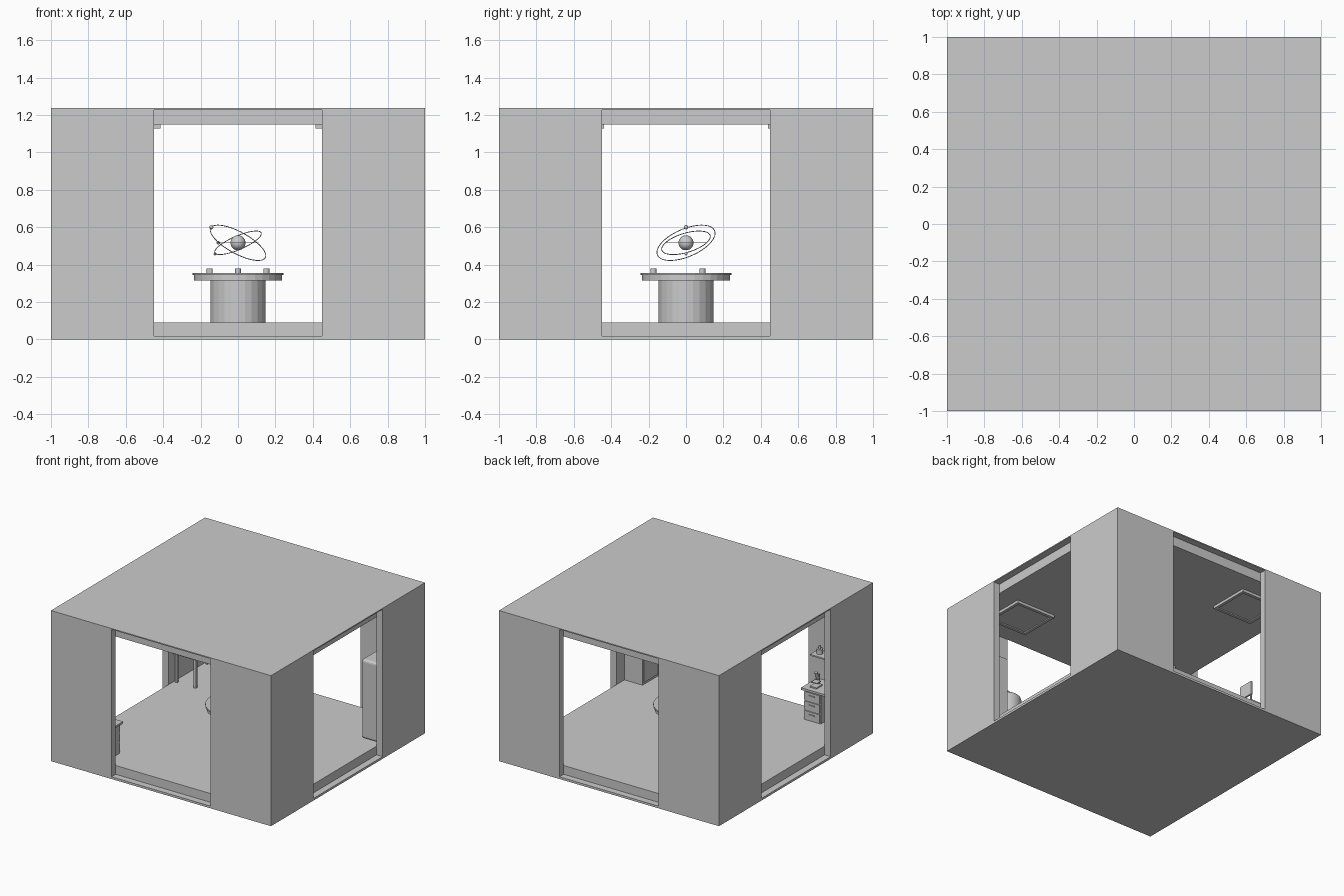
import bpy, bmesh, math
from mathutils import Vector

if "Cube" in bpy.data.objects:
    bpy.data.objects.remove(bpy.data.objects["Cube"])

IN = 0.945          # inner face of walls
FLOOR, CEIL = 0.09, 1.15


def box(name, x0, x1, y0, y1, z0, z1, bevel=0):
    bpy.ops.mesh.primitive_cube_add(size=1, location=((x0+x1)/2, (y0+y1)/2, (z0+z1)/2))
    o = bpy.context.object
    o.name = name
    o.scale = (x1-x0, y1-y0, z1-z0)
    bpy.ops.object.transform_apply(location=False, rotation=False, scale=True)
    if bevel:
        m = o.modifiers.new("bevel", 'BEVEL')
        m.width, m.segments = bevel, 3
    return o


def cyl(name, x, y, z0, z1, r, n=24):
    bpy.ops.mesh.primitive_cylinder_add(vertices=n, radius=r, depth=z1-z0, location=(x, y, (z0+z1)/2))
    bpy.context.object.name = name
    return bpy.context.object


def ball(name, p, r):
    bpy.ops.mesh.primitive_uv_sphere_add(segments=20, ring_count=12, radius=r, location=p)
    bpy.context.object.name = name
    bpy.ops.object.shade_smooth()


def prism(name, pts, z0, z1):
    bm = bmesh.new()
    f = bm.faces.new([bm.verts.new((x, y, z0)) for x, y in pts])
    g = bmesh.ops.extrude_face_region(bm, geom=[f])
    bmesh.ops.translate(bm, vec=(0, 0, z1-z0), verts=[v for v in g['geom'] if isinstance(v, bmesh.types.BMVert)])
    bmesh.ops.recalc_face_normals(bm, faces=bm.faces)
    me = bpy.data.meshes.new(name)
    bm.to_mesh(me)
    o = bpy.data.objects.new(name, me)
    bpy.context.collection.objects.link(o)


# Room shell: plates, floor, ceiling, L-shaped corner walls, lamps
box("base_plate", -1, 1, -1, 1, 0, 0.018)
box("roof_plate", -1, 1, -1, 1, 1.228, 1.237)
box("floor", -IN, IN, -IN, IN, 0.018, FLOOR)
box("ceiling", -IN, IN, -IN, IN, CEIL, 1.228)
L = [(0.45, 1), (1, 1), (1, 0.45), (IN, 0.45), (IN, IN), (0.45, IN)]
for sx in (-1, 1):
    for sy in (-1, 1):
        prism("corner_wall", [(x*sx, y*sy) for x, y in L], 0.018, 1.228)
        cx, cy = 0.595*sx, 0.61*sy
        box("lamp_panel", cx-0.16, cx+0.16, cy-0.15, cy+0.15, 1.137, CEIL)
        for s in (-1, 1):
            box("lamp_frame", cx-0.18, cx+0.18, cy+s*0.16-0.012, cy+s*0.16+0.012, 1.128, CEIL)
            box("lamp_frame", cx+s*0.168-0.012, cx+s*0.168+0.012, cy-0.148, cy+0.148, 1.128, CEIL)

# Central round pedestal
cyl("pedestal_column", 0, 0, FLOOR, 0.315, 0.147)
cyl("pedestal_top_lower", 0, 0, 0.315, 0.348, 0.235, 32)
cyl("pedestal_top_rim", 0, 0, 0.345, 0.356, 0.244, 32)
for i in range(3):
    a = math.radians(-90 + 120*i)
    cyl("emitter_peg", 0.175*math.cos(a), 0.175*math.sin(a), 0.356, 0.38, 0.016, 16)

# Floating atom
C = Vector((0, 0, 0.517))
ball("nucleus", C, 0.04)
for n, r in (((0.447, -0.35, 0.82), 0.166), ((-0.38, -0.27, 0.885), 0.135), ((0, 0, 1), 0.108)):
    bpy.ops.mesh.primitive_torus_add(major_radius=r, minor_radius=0.0022, major_segments=64, minor_segments=6,
                                     location=C, rotation=Vector(n).to_track_quat('Z', 'Y').to_euler())
    bpy.context.object.name = "orbit_ring"
    bpy.ops.object.shade_smooth()
for p, r in (((-0.143, 0, 0.60), 0.011), ((-0.122, 0, 0.458), 0.008), ((-0.106, 0, 0.517), 0.009)):
    ball("electron", p, r)

# Front-left: workbench with drawers, microscope and wall shelf
box("bench_top", -IN, -0.53, -IN, -0.735, 0.333, 0.35)
box("bench_side", -IN, -0.925, -IN, -0.75, FLOOR, 0.333)
box("drawer_unit", -0.70, -0.55, -IN, -0.75, FLOOR, 0.333)
for i in range(3):
    z = 0.10 + i*0.078
    box("drawer_front", -0.695, -0.555, -0.75, -0.742, z, z+0.068)
    box("drawer_handle", -0.65, -0.60, -0.742, -0.734, z+0.04, z+0.048)
box("scope_foot", -0.64, -0.58, -0.86, -0.78, 0.35, 0.36)
box("scope_arm", -0.617, -0.603, -0.86, -0.845, 0.36, 0.44)
box("scope_stage", -0.635, -0.585, -0.845, -0.79, 0.385, 0.392)
o = cyl("scope_tube", -0.61, -0.828, 0.40, 0.47, 0.012, 16)
o.rotation_euler = (math.radians(-20), 0, 0)
box("wall_shelf", -0.92, -0.54, -IN, -0.84, 0.575, 0.587)
for x in (-0.59, -0.68, -0.80):
    cyl("shelf_jar", x, -0.895, 0.587, 0.625, 0.024, 16)
    cyl("shelf_jar_neck", x, -0.895, 0.625, 0.65, 0.010, 16)

# Front-right: tall cabinet and storage tank
box("tall_cabinet", 0.78, IN, -IN, -0.55, FLOOR, 0.68)
for y in (-0.93, -0.74):
    box("cabinet_door", 0.772, 0.78, y, y+0.18, 0.11, 0.66)
    box("cabinet_handle", 0.764, 0.772, -0.76 if y < -0.8 else -0.73, -0.75 if y < -0.8 else -0.72, 0.34, 0.42)
cyl("tank_body", 0.63, -0.74, FLOOR, 0.46, 0.11, 32)
bpy.ops.object.shade_smooth_by_angle()
bpy.ops.mesh.primitive_uv_sphere_add(segments=32, ring_count=12, radius=0.11, location=(0.63, -0.74, 0.46))
bpy.context.object.name = "tank_dome"
bpy.context.object.scale.z = 0.45
bpy.ops.object.shade_smooth()
cyl("tank_valve", 0.63, -0.74, 0.50, 0.54, 0.02, 16)

# Back-right: upright cabinet with rounded edges
box("upright_cabinet", 0.77, IN, 0.50, IN-0.02, FLOOR, 0.74, 0.02)
box("upright_handle", 0.758, 0.77, 0.56, 0.575, 0.36, 0.52)

# Back-left: desk with monitor, and chair
box("desk_top", -IN, -0.73, 0.50, IN, 0.325, 0.342)
for x in (-0.92, -0.75):
    for y in (0.52, 0.915):
        box("desk_leg", x-0.01, x+0.01, y-0.01, y+0.01, FLOOR, 0.325)
box("monitor_foot", -0.89, -0.82, 0.67, 0.77, 0.342, 0.35)
box("monitor_stem", -0.87, -0.855, 0.71, 0.73, 0.35, 0.40)
box("monitor", -0.865, -0.85, 0.62, 0.82, 0.38, 0.50)
box("keyboard", -0.80, -0.75, 0.65, 0.79, 0.342, 0.35)
box("chair_seat", -0.67, -0.54, 0.61, 0.74, 0.235, 0.253)
box("chair_back", -0.545, -0.53, 0.61, 0.74, 0.30, 0.41)
for y in (0.625, 0.725):
    box("chair_back_post", -0.545, -0.535, y-0.006, y+0.006, FLOOR, 0.30)
    box("chair_leg", -0.665, -0.653, y-0.006, y+0.006, FLOOR, 0.235)
